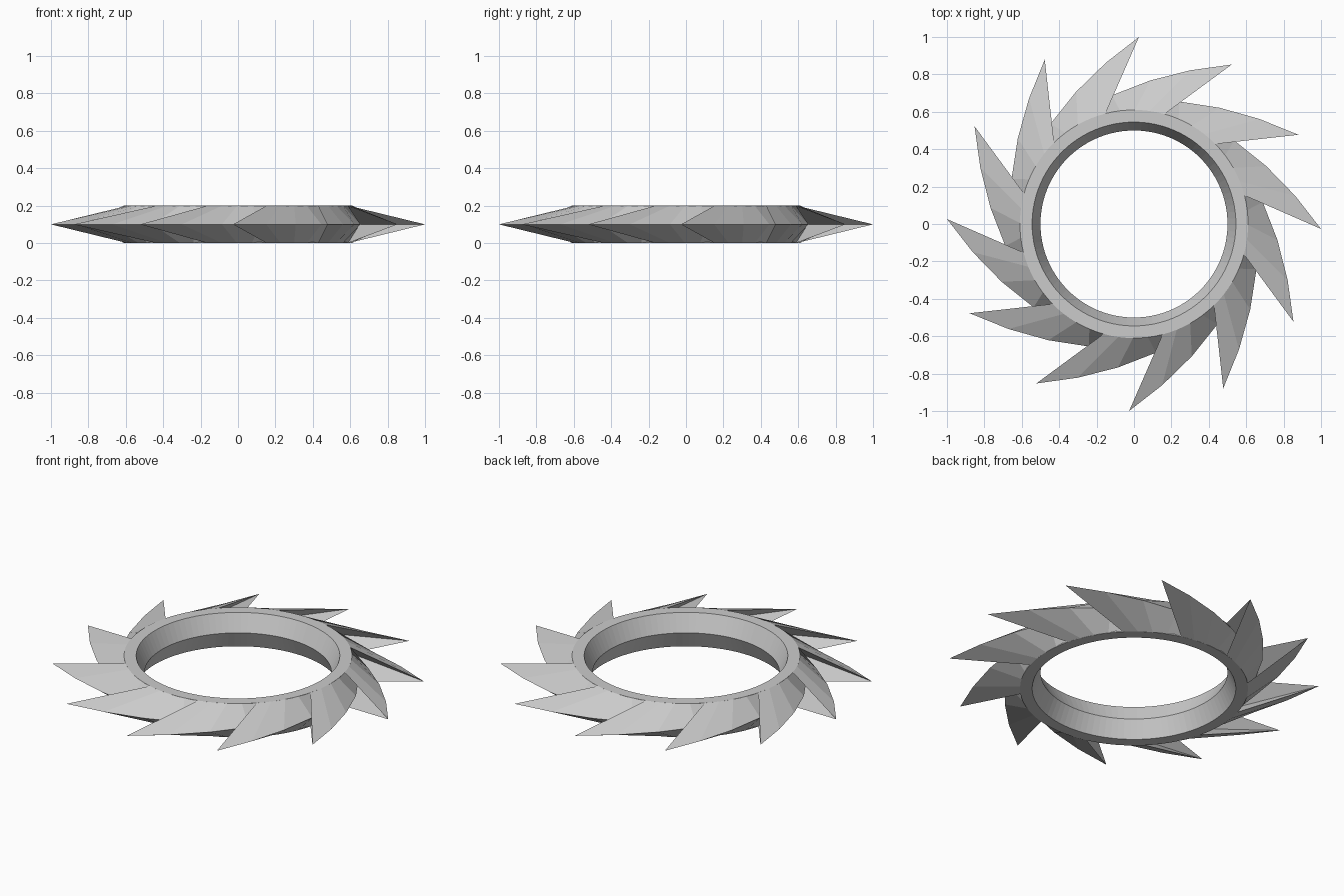
import bpy
from math import sin, cos, radians, pi

if "Cube" in bpy.data.objects:
    bpy.data.objects.remove(bpy.data.objects["Cube"])

grey = bpy.data.materials.new("plain_grey")
grey.diffuse_color = (0.6, 0.6, 0.6, 1)
grey.use_nodes = True
grey.node_tree.nodes["Principled BSDF"].inputs["Base Color"].default_value = grey.diffuse_color


def polar(r, deg, z):
    return (r * cos(radians(deg)), r * sin(radians(deg)), z)


def make(name, verts, faces):
    me = bpy.data.meshes.new(name)
    me.from_pydata(verts, [], faces)
    me.materials.append(grey)
    ob = bpy.data.objects.new(name, me)
    bpy.context.collection.objects.link(ob)
    return ob


# Hub ring: flat rims, inner wall with a ridge at mid height
profile = [(0.61, 0), (0.61, 0.2), (0.545, 0.2), (0.5, 0.1), (0.545, 0)]
SEG, P = 96, len(profile)
verts = [polar(r, 360 * i / SEG - 0.5, z) for i in range(SEG) for r, z in profile]
faces = []
for i in range(SEG):
    a, b = i * P, (i + 1) % SEG * P
    for j in range(P):
        k = (j + 1) % P
        faces.append((a + j, b + j, b + k, a + k))
make("hub_ring", verts, faces)

# Swept blades: sharp edge at mid height, from the tip back to a valley
# tucked under the next blade's overhang
edge = [(1.0, -1.5), (0.875, 9.9), (0.772, 23.6), (0.698, 39.7), (0.652, 56.5)]
root_start, N = 14.5, 5
verts, faces = [], []
for n in range(12):
    turn = 30 * n
    o = len(verts)
    for i, (r, ang) in enumerate(edge):
        root = root_start + 7.5 * i + turn
        verts += [polar(r, ang + turn, 0.1),
                  polar(0.61, root, 0.2), polar(0.61, root, 0)]
    for i in range(N - 1):
        a, b = o + 3 * i, o + 3 * i + 3
        faces += [(a, b, b + 1, a + 1), (b, a, a + 2, b + 2)]
    # hollow back of the next blade
    v, tip = o + 3 * (N - 1), (o + 3 * N) % (12 * 3 * N)
    faces += [(v, tip, v + 1), (tip, v, v + 2)]
make("swept_blades", verts, faces)
